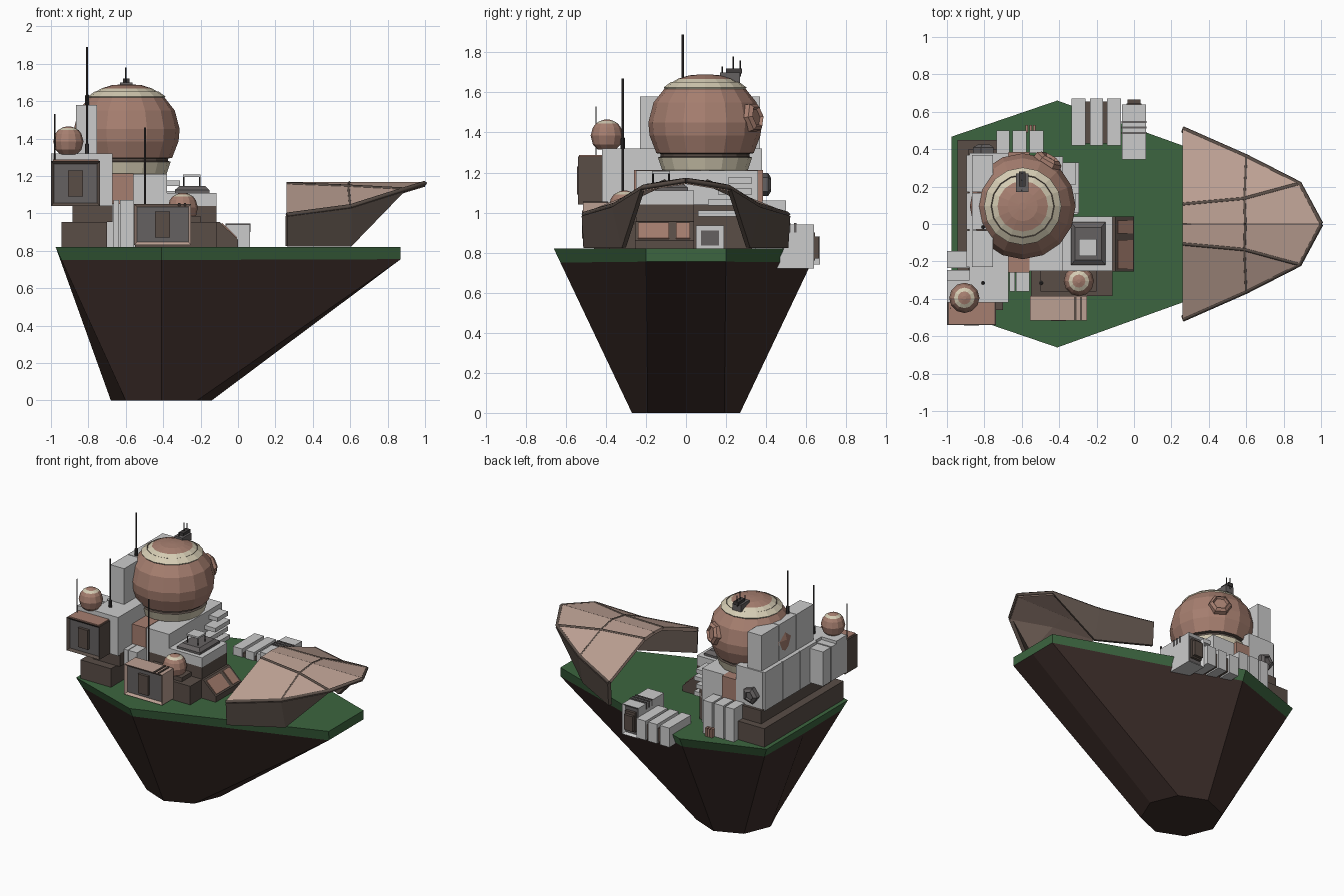
import bpy, bmesh, math
from mathutils import Vector

if "Cube" in bpy.data.objects:
    bpy.data.objects.remove(bpy.data.objects["Cube"])


def mat(name, r, g, b):
    m = bpy.data.materials.new(name)
    m.diffuse_color = (r, g, b, 1)
    m.use_nodes = True
    m.node_tree.nodes["Principled BSDF"].inputs["Base Color"].default_value = m.diffuse_color
    return m


GREEN = mat("grass", .045, .13, .05)
EARTH = mat("earth", .045, .026, .022)
CLAY = mat("clay", .38, .21, .16)
PINK = mat("pale_clay", .5, .35, .29)
CREAM = mat("cream", .66, .6, .45)
BROWN = mat("brown", .10, .075, .062)
DARK = mat("dark_metal", .05, .045, .045)
SLATE = mat("slate", .13, .12, .12)


def finish(name, bm, *mats):
    bmesh.ops.recalc_face_normals(bm, faces=bm.faces)
    me = bpy.data.meshes.new(name)
    bm.to_mesh(me)
    bm.free()
    for m in mats:
        me.materials.append(m)
    ob = bpy.data.objects.new(name, me)
    bpy.context.collection.objects.link(ob)
    return ob


def add_box(bm, x, y, z):
    vs = bmesh.ops.create_cube(bm, size=1)["verts"]
    for v in vs:
        v.co = Vector([(a + b) / 2 + c * (b - a) for (a, b), c in zip((x, y, z), v.co)])


def box(name, x, y, z, *mats):
    bm = bmesh.new()
    add_box(bm, x, y, z)
    return finish(name, bm, *mats)


def loft(name, rings, *mats):
    bm = bmesh.new()
    loops = [[bm.verts.new(p) for p in r] for r in rings]
    n = len(loops[0])
    for a, b in zip(loops, loops[1:]):
        for i in range(n):
            bm.faces.new((a[i], a[(i + 1) % n], b[(i + 1) % n], b[i]))
    bm.faces.new(loops[0])
    bm.faces.new(loops[-1])
    return finish(name, bm, *mats)


def lathe(name, prof, loc, n, mats, idx=None, axis=(0, 0, 1)):
    # profile of (radius, height); idx gives the material of each band
    bm = bmesh.new()
    ring = lambda r, z: [bm.verts.new((r * math.cos(2 * math.pi * i / n), r * math.sin(2 * math.pi * i / n), z)) for i in range(n)]
    loops = [ring(r, z) for r, z in prof]
    for k, (a, b) in enumerate(zip(loops, loops[1:])):
        for i in range(n):
            f = bm.faces.new((a[i], a[(i + 1) % n], b[(i + 1) % n], b[i]))
            f.material_index = idx[k] if idx else 0
    bm.faces.new(loops[0])
    bm.faces.new(loops[-1])
    ob = finish(name, bm, *mats)
    ob.location = loc
    ob.rotation_euler = Vector(axis).to_track_quat('Z', 'Y').to_euler()
    return ob


def container(name, x, y, z, side, *mats):
    # box whose front (-y) or rear (+y) face is inset and recessed, with a door panel
    bm = bmesh.new()
    add_box(bm, x, y, z)
    f = max(bm.faces, key=lambda f: f.normal.y * side if f.normal.length else 0)
    bm.normal_update()
    f = max(bm.faces, key=lambda f: f.normal.y * side)
    bmesh.ops.inset_region(bm, faces=[f], thickness=.022)
    f.material_index = len(mats) - 1
    bmesh.ops.translate(bm, verts=f.verts[:], vec=(0, -side * .015, 0))
    finish(name, bm, *mats)
    cx, cz, yf = sum(x) / 2, sum(z) / 2, y[1] if side > 0 else y[0]
    box(name + "_door", (cx - .04, cx + .04), sorted((yf - side * .04, yf + side * .004)), (cz - .07, cz + .07), BROWN)


def beam(name, pts, w, m):
    cu = bpy.data.curves.new(name, 'CURVE')
    cu.dimensions = '3D'
    cu.bevel_depth = w
    cu.bevel_resolution = 0
    cu.use_fill_caps = True
    sp = cu.splines.new('POLY')
    sp.points.add(len(pts) - 1)
    for p, q in zip(sp.points, pts):
        p.co = (*q, 1)
    ob = bpy.data.objects.new(name, cu)
    cu.materials.append(m)
    bpy.context.collection.objects.link(ob)


# Floating island: stretched octagon tapering to a regular one
half = [(-.41, .66), (-.975, .467), (-.975, 0), (-.975, -.467), (-.41, -.66), (.87, -.2), (.87, 0), (.87, .2)]
top = [Vector((x, y, .82)) for x, y in half]
bot = [Vector((-.41 + .27 * math.cos(math.radians(90 + 45 * i)), .27 * math.sin(math.radians(90 + 45 * i)), 0)) for i in range(8)]
mid = [t.lerp(b, .085) for t, b in zip(top, bot)]
for m in mid[5:]:
    m.x, m.z = .87, .755
loft("grass_slab", [top, mid], GREEN)
loft("earth_cone", [mid, bot], EARTH)

# Vaulted canopy: half the panels, mirrored and thickened
P = [(.26, 0, 1.155), (.26, .105, 1.148), (.26, .51, .985), (.26, .5, .825), (.595, 0, 1.155), (.59, .135, 1.135),
     (.6, .36, 1.03), (.6, .31, .825), (1, 0, 1.155), (.885, .215, 1.12)]
for name, faces, m in (("canopy_roof", [(0, 1, 5, 4), (1, 2, 6, 5), (4, 5, 9, 8), (5, 6, 9)], PINK),
                       ("canopy_wall", [(2, 3, 7, 6), (6, 7, 9)], BROWN)):
    for s in (1, -1):
        bm = bmesh.new()
        vs = [bm.verts.new((x, y * s, z)) for x, y, z in P]
        for f in faces:
            q = [vs[i] for i in f]
            bm.faces.new(q if s < 0 else q[::-1])
        bmesh.ops.delete(bm, geom=[v for v in vs if not v.link_faces], context='VERTS')
        bm.normal_update()
        down = sum(f.normal.z for f in bm.faces) < 0
        ob = finish(name, bm, m)
        mod = ob.modifiers.new("thickness", 'SOLIDIFY')
        mod.thickness, mod.offset = .025, 0
for s in (1, -1):
    for path in ((1, 5, 9), (4, 5, 6), (6, 9, 8), (2, 6)):
        beam("canopy_rib", [(P[i][0], P[i][1] * s, P[i][2] + .006) for i in path], .013, BROWN)
beam("canopy_ridge", [P[0], P[8]], .013, BROWN)

# Rear building: dark plinths, main block, tall panels
box("plinth_low", (-.945, -.7), (-.46, .45), (.82, .955), BROWN)
box("plinth_high", (-.885, -.67), (-.4, .4), (.955, 1.05), BROWN)
box("main_block", (-.88, -.67), (-.42, .38), (1.04, 1.32))
for a, b in ((-.23, -.035), (-.03, .165), (.17, .37)):
    box("tall_panel", (-.865, -.755), (a, b), (1.3, 1.58))
    box("back_panel", (-.895, -.87), (a, b), (1.04, 1.32))
for a, b in ((-.235, -.145), (-.335, -.245)):
    box("back_cabinet", (-1, -.88), (a, b), (1.05, 1.3))
lathe("side_port", [(.06, 0), (.06, .03), (.035, .045), (.03, .03)], (-.8, .38, 1.14), 5, [SLATE], axis=(0, 1, 0))

# Pedestal below the dome, with clay bands and front cabinets
box("pedestal", (-.7, -.38), (-.25, .36), (.82, 1.21))
box("pedestal_skirt", (-.72, -.34), (-.2, .33), (.82, 1.04), BROWN)
box("clay_band", (-.67, -.56), (-.26, .385), (1.05, 1.213), CLAY)
for x in ((-.665, -.635), (-.63, -.56)):
    box("front_cabinet", x, (-.36, -.24), (.82, 1.07))
box("pedestal_door_frame", (-.38, -.3), (.05, .19), (.82, .935))
box("pedestal_door", (-.31, -.297), (.075, .165), (.835, .91), SLATE)
for i in range(4):
    box("side_shelf", (-.4, -.295 - .015 * (i % 2)), (.06 + .05 * i, .33), (.98 + .055 * i, 1.01 + .055 * i))

# Main dome, its eyepiece and roof sensor
lathe("main_dome", [(.2, 1.2), (.215, 1.215), (.235, 1.275), (.222, 1.28), (.222, 1.293), (.243, 1.297), (.277, 1.385), (.283, 1.45),
                    (.257, 1.55), (.203, 1.618), (.207, 1.625), (.17, 1.652), (.165, 1.65), (.135, 1.668), (.08, 1.685), (.02, 1.69)],
      (-.595, .095, 0), 16, [CLAY, CREAM, BROWN], [1, 1, 2, 2, 2, 0, 0, 0, 0, 1, 1, 2, 1, 0, 0])
lathe("dome_eyepiece", [(.085, 0), (.075, .07), (.055, .085), (.045, .07)], (-.487, .287, 1.465), 6, [CLAY], axis=(.135, .24, .05))
box("roof_sensor", (-.63, -.565), (.17, .27), (1.65, 1.7), SLATE)
box("roof_sensor_head", (-.615, -.58), (.2, .28), (1.695, 1.72), DARK)
for y, z in ((.18, 1.73), (.235, 1.78), (.27, 1.76)):
    beam("sensor_mast", [(-.6, y, 1.68), (-.6, y, z)], .004, DARK)

# Small domes on the containers and side deck
for x, y, z in ((-.907, -.395, 1.385), (-.295, -.305, 1.03)):
    lathe("small_dome", [(.045, -.07), (.07, -.045), (.081, 0), (.07, .04), (.055, .06), (.035, .072), (.01, .08)],
          (x, y, z), 12, [CLAY, CREAM], [0, 0, 0, 0, 1, 0])

# Antenna masts
for x, y, a, b in ((-.807, -.016, 1.58, 1.89), (-.807, -.315, 1.32, 1.67), (-.497, -.315, .95, 1.46)):
    lathe("mast", [(.011, a), (.011, a + .05), (.006, a + .055), (.006, b)], (x, y, 0), 8, [DARK])
beam("thin_mast", [(-.98, -.45, 1.27), (-.98, -.45, 1.53)], .003, DARK)

# Front deck, hatch stack and small raised table
box("front_deck", (-.55, -.115), (-.385, -.24), (.82, .955), BROWN)
box("deck_step", (-.5, -.2), (-.36, -.22), (.95, .985), BROWN)
box("hatch_block", (-.55, -.115), (-.25, .04), (.82, 1.04), BROWN)
box("hatch_top", (-.55, -.115), (-.25, .04), (1.04, 1.11))
loft("hatch_roof", [[(-.245 + sx * r, -.105 + sy * r * 1.25, z) for sx, sy in ((-1, -1), (1, -1), (1, 1), (-1, 1))]
                    for r, z in ((.092, 1.11), (.092, 1.125), (.07, 1.145))], SLATE)
box("table_top", (-.295, -.2), (-.17, -.08), (1.195, 1.207))
for x in (-.29, -.205):
    for y in (-.165, -.085):
        beam("table_leg", [(x, y, 1.14), (x, y, 1.2)], .004, DARK)

# Sloped console with clay windows
loft("sloped_console", [[(-.12, y, .82), (0, y, .82), (0, y, .86), (-.1, y, .955), (-.12, y, .955)] for y in (-.255, .04)], BROWN)
for a, b in ((-.24, -.085), (-.05, .02)):
    loft("console_window", [[(-.09, y, .94), (-.01, y, .864), (-.005, y, .872), (-.085, y, .95)] for y in (a, b)], CLAY)

# Cargo containers
container("left_container", (-1, -.737), (-.54, -.4), (1.04, 1.28), -1, BROWN, SLATE)
box("left_container_roof", (-.99, -.745), (-.535, -.415), (1.275, 1.288), CLAY)
box("left_container_cap", (-1, -.737), (-.42, -.3), (1.05, 1.32))
container("front_container", (-.555, -.25), (-.515, -.385), (.83, 1.05), -1, PINK, SLATE)
for x in (-.32, -.29):
    box("front_container_strap", (x, x + .012), (-.513, -.39), (1.04, 1.056), BROWN)
container("rear_container", (-.065, .065), (.345, .64), (.72, .94), 1, *[mat("light_grey", .6, .6, .6), SLATE])
box("rear_container_port", (-.035, .035), (.6, .665), (.77, .88), BROWN)
for y in (.48, .51, .54):
    box("rear_container_rib", (-.067, .067), (y, y + .012), (.9, .947), SLATE)

# Finned crates over the rear edge and against the building
box("edge_crate_core", (-.33, -.075), (.43, .655), (.75, .85), BROWN)
for a, b in ((-.335, -.26), (-.235, -.165), (-.145, -.07)):
    box("edge_crate", (a, b), (.42, .67), (.74, .88))
for a, b in ((-.735, -.665), (-.65, -.575), (-.56, -.485)):
    box("wall_crate", (a, b), (.38, .5), (.82, 1.06))
for x in (-.58, -.56, -.54):
    box("wall_pipe", (x, x + .014), (.49, .53), (.82, .88), CLAY)
